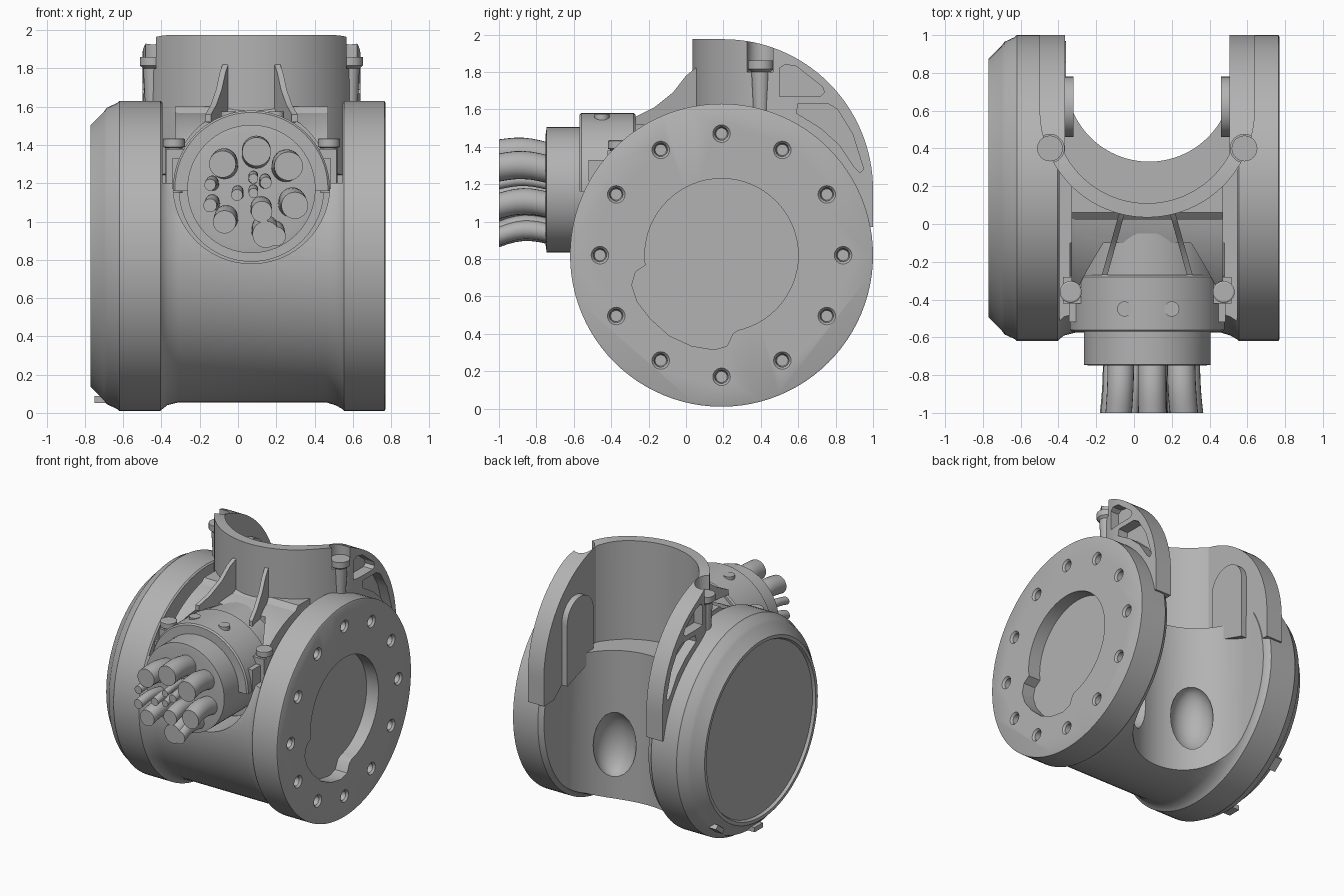
import bpy, bmesh, math
from mathutils import Vector

cube = bpy.data.objects.get("Cube")
if cube:
    bpy.data.objects.remove(cube)

metal = bpy.data.materials.new("light_grey_metal")
metal.use_nodes = True
GREY = (0.45, 0.45, 0.45, 1)
metal.diffuse_color = GREY
metal.node_tree.nodes["Principled BSDF"].inputs["Base Color"].default_value = GREY


def place(axis, t, u, v):
    return Vector({"x": (t, u, v), "y": (u, t, v), "z": (u, v, t)}[axis])


def circle(cu, cv, r, n=48):
    return [(cu + r * math.cos(2 * math.pi * i / n), cv + r * math.sin(2 * math.pi * i / n)) for i in range(n)]


def loft(name, rings):
    """Skin a list of equal-length rings and cap both ends."""
    bm = bmesh.new()
    loops = [[bm.verts.new(p) for p in ring] for ring in rings]
    n = len(loops[0])
    for a, b in zip(loops, loops[1:]):
        for i in range(n):
            j = (i + 1) % n
            bm.faces.new((a[i], a[j], b[j], b[i]))
    bm.faces.new(loops[0])
    bm.faces.new(loops[-1])
    bmesh.ops.recalc_face_normals(bm, faces=bm.faces)
    mesh = bpy.data.meshes.new(name)
    bm.to_mesh(mesh)
    bm.free()
    mesh.materials.append(metal)
    ob = bpy.data.objects.new(name, mesh)
    bpy.context.collection.objects.link(ob)
    return ob


def prism(name, axis, lo, hi, pts):
    return loft(name, [[place(axis, t, u, v) for u, v in pts] for t in (lo, hi)])


def lathe(name, axis, cu, cv, profile, n=64):
    return loft(name, [[place(axis, t, u, v) for u, v in circle(cu, cv, r, n)] for t, r in profile])


def rod(name, axis, lo, hi, cu, cv, r, n=32):
    return prism(name, axis, lo, hi, circle(cu, cv, r, n))


def rect(u0, u1, v0, v1):
    return [(u0, v0), (u1, v0), (u1, v1), (u0, v1)]


def boolean(ob, cutter, op="DIFFERENCE", keep=False):
    mod = ob.modifiers.new("cut", "BOOLEAN")
    mod.operation, mod.solver, mod.object = op, "EXACT", cutter
    bpy.context.view_layer.objects.active = ob
    bpy.ops.object.modifier_apply(modifier=mod.name)
    if not keep:
        bpy.data.objects.remove(cutter)


DY, DZ = 0.19, 0.82      # drum axis
MX = 0.07                # middle of the collar and plug
PZ = 1.17                # plug height


def mirror_x(d):
    return (MX - d, MX + d)


# Drum with its two flanges
drum = lathe("drum_housing", "x", DY, DZ, [
    (-0.75, 0.65), (-0.77, 0.66), (-0.77, 0.685), (-0.70, 0.755), (-0.685, 0.775),
    (-0.63, 0.80), (-0.62, 0.81), (-0.405, 0.81), (-0.395, 0.80), (-0.37, 0.78),
    (-0.31, 0.765), (0.46, 0.765), (0.51, 0.78), (0.545, 0.80), (0.555, 0.81),
    (0.765, 0.81), (0.77, 0.80)], 96)

# Rear hollow, as a round-ended slot
slot = [(0.08 + 0.44 * math.cos(a), 0.77 + 0.44 * math.sin(a))
        for a in [math.pi + math.pi * i / 40 for i in range(41)]] + [(0.52, 1.5), (-0.36, 1.5)]
boolean(drum, prism("slot_cutter", "z", -1, 3, slot))

# Collar bore, used on several parts
a0 = math.acos(0.435 / 0.495)
bore_pts = [(MX + 0.495 * math.cos(a), 0.605 + 0.495 * math.sin(a))
            for a in [math.pi + a0 + (math.pi - 2 * a0) * i / 40 for i in range(41)]]
bore_pts += [(MX + 0.435, 1.5), (MX - 0.435, 1.5)]
bore = prism("bore_cutter", "z", 1.22, 3, bore_pts)
bore.hide_render = True
boolean(drum, bore, keep=True)

# Front opening, side gaps beside the collar and inner pockets
boolean(drum, rod("opening_cutter", "y", -1, -0.1, MX, PZ + 0.02, 0.41, 64))
for lo, hi in ((-0.395, -0.33), (0.47, 0.545)):
    boolean(drum, prism("gap_cutter", "x", lo, hi, rect(-0.7, 0.3, 1.2, 2)))
for x in mirror_x(0.24):
    rings = [(0.5 + 0.25 * math.sin(t), 0.15 * math.cos(t)) for t in [-1.4 + 0.28 * i for i in range(11)]]
    boolean(drum, lathe("pocket_cutter", "z", x, 0.42, rings, 32))

# Flange recess with its lobe, and the ring of bolt holes
boolean(drum, rod("recess_cutter", "x", 0.67, 1, DY, DZ, 0.41, 64))
lobe = [(0.19, 0.82), (-0.21, 0.77), (-0.27, 0.73), (-0.29, 0.66), (-0.26, 0.57), (-0.19, 0.48),
        (-0.09, 0.39), (0.03, 0.335), (0.15, 0.315), (0.22, 0.335), (0.25, 0.40), (0.29, 0.43)]
boolean(drum, prism("lobe_cutter", "x", 0.67, 1, lobe))
for i in range(12):
    a = math.pi * i / 6
    y, z = DY + 0.65 * math.cos(a), DZ + 0.65 * math.sin(a)
    boolean(drum, lathe("hole_cutter", "x", y, z, [(0.70, 0.03), (0.74, 0.035), (0.755, 0.035), (0.78, 0.055)], 24))

# Collar and rear arms: U-shaped wall trimmed by a quarter-round side profile
outer = [(MX + 0.57 * math.cos(a), 0.605 + 0.57 * math.sin(a))
         for a in [math.pi + math.pi * i / 48 for i in range(49)]] + [(MX + 0.57, 1.3), (MX - 0.57, 1.3)]
collar = prism("collar_with_arms", "z", 0.5, 2.5, outer)
side = [(0.2 + 0.8 * math.sin(a), 1.17 + 0.805 * math.cos(a)) for a in [math.pi * i / 64 for i in range(33)]]
side += [(1.0, 0.97), (0.88, 0.97), (0.6, 1.2), (-0.1, 1.3), (-0.1, 1.975)]
boolean(collar, prism("side_profile", "x", -2, 2, side), "INTERSECT")
boolean(collar, prism("arm_bore", "z", -1, 3, bore_pts))
upper_web = [(0.50, 1.67), (0.50, 1.82), (0.53, 1.84), (0.59, 1.83), (0.73, 1.72), (0.74, 1.69), (0.72, 1.67)]
lower_web = [(0.59, 1.58), (0.60, 1.63), (0.76, 1.63), (0.81, 1.60), (0.89, 1.47), (0.95, 1.28),
             (0.93, 1.26), (0.90, 1.29), (0.82, 1.41), (0.72, 1.50)]
for lo, hi in ((-1, -0.42), (0.56, 1)):
    for web in (upper_web, lower_web):
        boolean(collar, prism("web_cutter", "x", lo, hi, web))
for x in mirror_x(0.515):
    boolean(collar, rod("notch_cutter", "z", 1.8, 2.5, x, 0.4, 0.075))

# Skirt joining the collar to the plug seat
skirt = prism("collar_skirt", "x", -0.33, 0.47,
              [(-0.1, 1.2), (-0.1, 1.43), (-0.03, 1.52), (0.06, 1.60), (0.3, 1.60), (0.3, 1.2)])
boolean(skirt, bore)

# Inner arm pads with rounded tops
arch = [(0.62 + 0.16 * math.cos(a), 1.52 + 0.16 * math.sin(a)) for a in [math.pi * i / 20 for i in range(21)]]
arch += [(0.46, 1.15), (0.78, 1.05)]
for side_name, lo, hi in (("right", -0.38, -0.32), ("left", 0.46, 0.52)):
    prism(side_name + "_arm_pad", "x", lo, hi, arch)

# Collar bolts with tapered bosses
for x in mirror_x(0.515):
    lathe("collar_bolt", "z", x, 0.4, [(1.5, 0.035), (1.8, 0.05), (1.815, 0.068), (1.86, 0.068)], 32)

# Two curved ribs in front of the collar
for s in (-1, 1):
    curve = [(-0.27, 1.52), (-0.27, 1.56), (-0.17, 1.61), (-0.07, 1.69), (0.0, 1.78), (0.05, 1.82), (0.1, 1.82), (0.1, 1.5)]
    rings = [[Vector((MX + s * (0.15 - 0.28 * y) + d, y, z)) for y, z in curve] for d in (-0.015, 0.015)]
    loft("collar_rib", rings)

# Cable plug, seat and clamp
lathe("cable_plug", "y", MX, PZ, [(-0.75, 0.30), (-0.745, 0.335), (0.0, 0.335)])
lathe("plug_seat", "y", MX, PZ, [(-0.28, 0.38), (-0.05, 0.38)])
clamp = lathe("plug_clamp", "y", MX, PZ, [(-0.57, 0.40), (-0.56, 0.41), (-0.28, 0.41), (-0.27, 0.40)])
boolean(clamp, prism("clamp_cutter", "y", -1, 1, rect(-1, 1, 0, 1.16)))
for x in (-0.05, 0.20):
    rod("clamp_screw", "z", 1.45, 1.575, x, -0.45, 0.04, 24)

# Clamp ears and their bolts
for s, x in zip((-1, 1), mirror_x(0.395)):
    prism("clamp_ear", "z", 1.18, 1.38, rect(x - 0.05, x + 0.05, -0.42, -0.28))
    lathe("ear_bolt", "z", x + s * 0.01, -0.36,
          [(1.15, 0.045), (1.385, 0.045), (1.39, 0.058), (1.43, 0.058), (1.435, 0.05)], 24)
    prism("clamp_bracket", "y", -0.52, -0.30, rect(x - 0.02, x + 0.02, 1.17, 1.33))

# Cable bundle, bowing gently outward
cables = [(-0.07, 1.29, 0.07), (0.095, 1.35, 0.075), (0.25, 1.28, 0.075), (0.28, 1.09, 0.07),
          (-0.06, 1.01, 0.06), (0.14, 0.95, 0.07), (0.12, 1.06, 0.055), (0.19, 0.94, 0.05),
          (-0.13, 1.19, 0.03), (-0.13, 1.09, 0.035), (0.0, 1.14, 0.03), (0.08, 1.15, 0.025),
          (0.14, 1.20, 0.03), (0.08, 1.22, 0.025)]
for cx, cz, r in cables:
    rings = []
    for i in range(7):
        t = i / 6
        k = 0.08 * t * t
        rings.append([place("y", -0.74 - 0.26 * t, u, v)
                      for u, v in circle(cx + (cx - MX) * k, cz + (cz - PZ) * k + 0.02 * math.sin(math.pi * t), r, 24)])
    loft("cable", rings)

# Small stop tabs under the cover rim
for a in (-1.57, -0.9):
    y, z = DY + 0.75 * math.cos(a), DZ + 0.75 * math.sin(a)
    tab = prism("rim_tab", "x", -0.05, 0.05, rect(-0.05, 0.05, -0.018, 0.018))
    tab.rotation_euler = (a + math.pi / 2, -0.0, 0)
    tab.location = (-0.70, y, z)

# Smooth shading with crisp edges
bpy.ops.object.select_all(action="DESELECT")
for ob in bpy.context.scene.objects:
    if ob.type == "MESH":
        ob.select_set(True)
        bpy.context.view_layer.objects.active = ob
bpy.ops.object.shade_smooth_by_angle(angle=math.radians(30))
